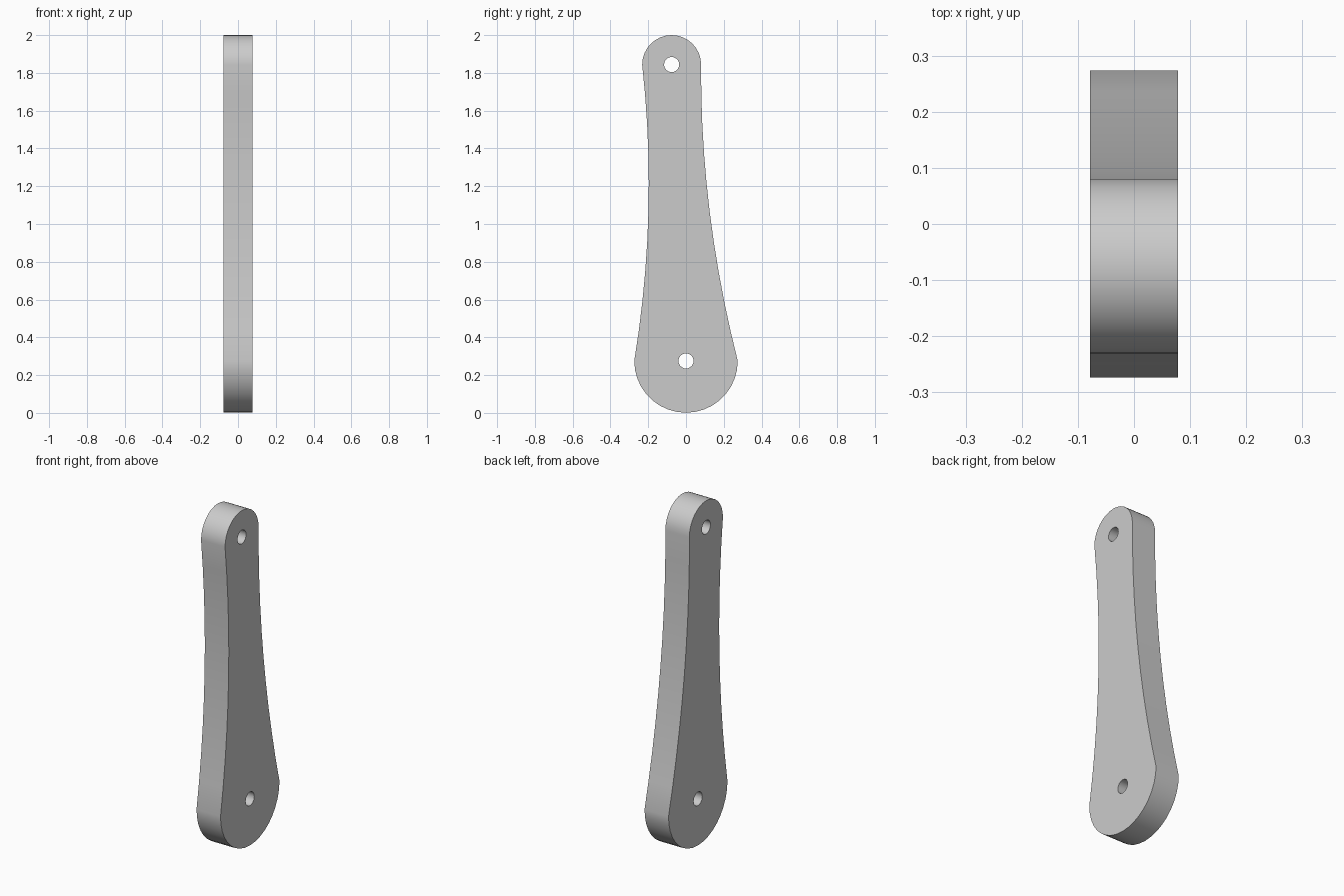
import bpy
import bmesh
from math import cos, sin, pi, radians
from mathutils import Vector

cube = bpy.data.objects.get("Cube")
if cube:
    bpy.data.objects.remove(cube, do_unlink=True)

HALF_THICK = 0.078
BIG = (0.0, 0.275, 0.274)        # y, z, radius of the wide end
SMALL = (-0.076, 1.844, 0.156)   # y, z, radius of the narrow end
HOLE_RADIUS = 0.04


def arc(end, radius, start, sweep, steps):
    """Points (y, z) along a circular arc."""
    angles = [start + sweep * i / steps for i in range(steps + 1)]
    return [(end[0] + radius * cos(a), end[1] + radius * sin(a)) for a in angles]


def waist(a, b, bulge, steps=10):
    """Inner points of a shallow curve from a to b."""
    points = []
    for i in range(1, steps):
        t = i / steps
        points.append((a[0] + (b[0] - a[0]) * t + 4 * bulge * t * (1 - t),
                       a[1] + (b[1] - a[1]) * t))
    return points


def add_loop(bm, points):
    verts = [bm.verts.new((-HALF_THICK, y, z)) for y, z in points]
    return [bm.edges.new((v, verts[i - 1])) for i, v in enumerate(verts)]


# Outline: rounded ends joined by concave sides
bottom = arc(BIG, BIG[2], pi, pi, 18)
top = arc(SMALL, SMALL[2], 0, pi, 16)
outline = (bottom + waist(bottom[-1], top[0], -0.051)
           + top + waist(top[-1], bottom[0], 0.054))

bm = bmesh.new()
edges = add_loop(bm, outline)
# Pivot holes
for end in (BIG, SMALL):
    edges += add_loop(bm, arc(end, HOLE_RADIUS, 0, 2 * pi, 24)[:-1])

# Fill the face around the holes and extrude it to a plate
bmesh.ops.triangle_fill(bm, edges=edges, use_beauty=True, normal=Vector((1, 0, 0)))
result = bmesh.ops.extrude_face_region(bm, geom=bm.faces[:], use_keep_orig=True)
moved = [g for g in result["geom"] if isinstance(g, bmesh.types.BMVert)]
bmesh.ops.translate(bm, verts=moved, vec=(2 * HALF_THICK, 0, 0))
bmesh.ops.recalc_face_normals(bm, faces=bm.faces[:])

mesh = bpy.data.meshes.new("link_arm")
bm.to_mesh(mesh)
bm.free()
arm = bpy.data.objects.new("link_arm", mesh)
bpy.context.collection.objects.link(arm)

# Plain grey finish
grey = bpy.data.materials.new("light_grey")
grey.use_nodes = True
colour = (0.6, 0.6, 0.6, 1)
grey.diffuse_color = colour
grey.node_tree.nodes["Principled BSDF"].inputs["Base Color"].default_value = colour
mesh.materials.append(grey)

# Smooth rims, sharp plate edges
bpy.ops.object.select_all(action='DESELECT')
arm.select_set(True)
bpy.context.view_layer.objects.active = arm
bpy.ops.object.shade_smooth_by_angle(angle=radians(30))
